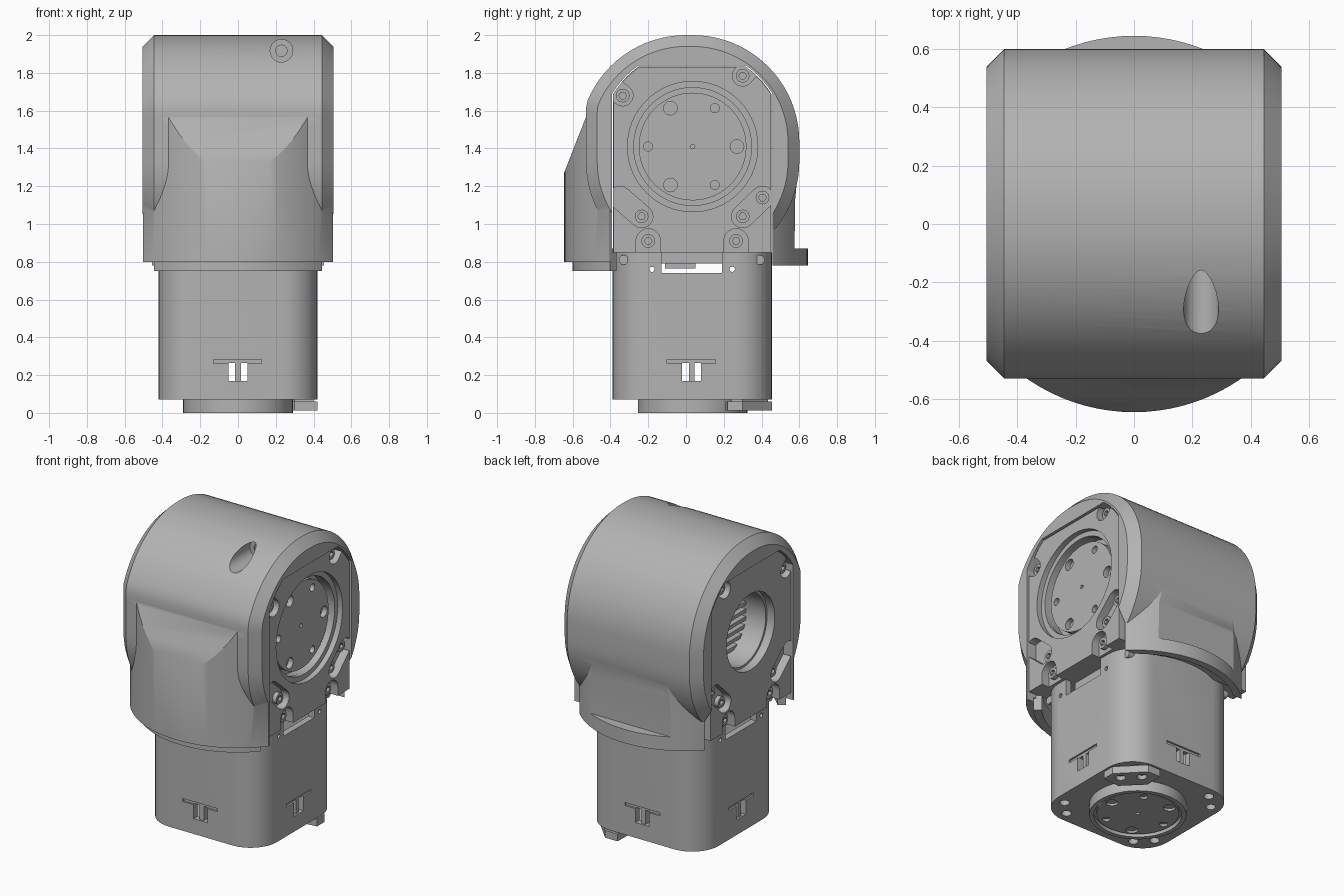
import bpy, bmesh, math

if "Cube" in bpy.data.objects:
    bpy.data.objects.remove(bpy.data.objects["Cube"])

grey = bpy.data.materials.new("machined grey")
grey.use_nodes = True
COLOR = (0.45, 0.45, 0.45, 1)
grey.diffuse_color = COLOR
grey.node_tree.nodes["Principled BSDF"].inputs["Base Color"].default_value = COLOR

CY, CZ = 0.035, 1.41          # axis of the tilt joint
PLACE = {"X": lambda u, v, w: (w, u, v), "Y": lambda u, v, w: (u, w, v), "Z": lambda u, v, w: (u, v, w)}


def loft(name, axis, rings):
    """Solid through a list of (outline, height) rings along an axis."""
    bm = bmesh.new()
    rows = [[bm.verts.new(PLACE[axis](u, v, h)) for u, v in pts] for pts, h in rings]
    n = len(rows[0])
    for a, b in zip(rows, rows[1:]):
        for i in range(n):
            j = (i + 1) % n
            bm.faces.new((a[i], a[j], b[j], b[i]))
    bm.faces.new(rows[0])
    bm.faces.new(rows[-1])
    bmesh.ops.recalc_face_normals(bm, faces=bm.faces)
    mesh = bpy.data.meshes.new(name)
    bm.to_mesh(mesh)
    bm.free()
    mesh.materials.append(grey)
    ob = bpy.data.objects.new(name, mesh)
    bpy.context.collection.objects.link(ob)
    return ob


def prism(name, axis, pts, lo, hi):
    return loft(name, axis, [(pts, lo), (pts, hi)])


def arc(u, v, r, start, end, n):
    return [(u + r * math.cos(math.radians(start + (end - start) * i / n)),
             v + r * math.sin(math.radians(start + (end - start) * i / n))) for i in range(n + 1)]


def cyl(name, axis, u, v, r, lo, hi, n=24):
    return prism(name, axis, arc(u, v, r, 0, 360, n)[:-1], lo, hi)


def rect(name, axis, u0, u1, v0, v1, lo, hi):
    return prism(name, axis, [(u0, v0), (u1, v0), (u1, v1), (u0, v1)], lo, hi)


def rounded(u, v, half, r):
    k = half - r
    return [p for i, (a, b) in enumerate([(k, k), (-k, k), (-k, -k), (k, -k)])
            for p in arc(u + a, v + b, r, 90 * i, 90 * i + 90, 8)]


def capsule(name, axis, p, q, r, lo, hi):
    d = math.degrees(math.atan2(q[1] - p[1], q[0] - p[0]))
    return prism(name, axis, arc(*p, r, d + 90, d + 270, 10) + arc(*q, r, d - 90, d + 90, 10), lo, hi)


def combine(ob, op, others):
    for o in others:
        m = ob.modifiers.new("bool", "BOOLEAN")
        m.operation, m.object, m.solver = op, o, "EXACT"
    bpy.context.view_layer.update()
    graph = bpy.context.evaluated_depsgraph_get()
    new = bpy.data.meshes.new_from_object(ob.evaluated_get(graph))
    ob.modifiers.clear()
    ob.data = new
    for o in others:
        bpy.data.objects.remove(o)
    return ob


def cut(ob, *others):
    return combine(ob, "DIFFERENCE", others)


# Outer shell: chamfered hub on its side, joined to a round skirt
def stadium(r):
    """Hub outline: the front quarter bulges a little and is trimmed flat."""
    front = [(max(u, CY - r), v) for u, v in arc(CY - 0.035, 1.435, r, 90, 180, 20)]
    return arc(CY, 1.435, r, 0, 90, 20) + front + arc(CY, 1.33, r, 180, 360, 40)


def window(gap, bottom):
    """Side outline of the drive: square below, corners rounded to follow the hub."""
    a, b, r = 0.425 - gap, 0.405 - gap, 0.495 - gap
    low, high = math.degrees(math.acos(a / r)), math.degrees(math.asin(b / r))
    y = 0.033
    return ([(y - a, bottom), (y + a, bottom)] + arc(y, 1.435, r, low, high, 5)
            + arc(y, 1.435, r, 180 - high, 180 - low, 5))


shell = loft("outer_shell", "X", [(stadium(0.505), -0.505), (stadium(0.565), -0.445),
                                  (stadium(0.565), 0.445), (stadium(0.505), 0.505)])
skirt = cyl("skirt", "Z", 0, 0, 0.645, 0.78, 1.7, 96)
side = [(-0.7, 0.8), (-0.7, 1.13), (-0.595, 1.4), (-0.528, 1.57), (-0.45, 1.67), (0, 1.67), (0.5, 1.5),
        (0.597, 1.33), (0.577, 1.12), (0.575, 0.87), (0.7, 0.87), (0.7, 0.7), (0, 0.7), (0, 0.8)]
combine(skirt, "INTERSECT", [prism("side_limit", "X", side, -0.504, 0.504)])
combine(shell, "UNION", [skirt])
cut(shell,
    prism("opening", "X", window(0, 0.5), -0.7, 0.7),
    cyl("cavity", "Z", 0, -0.04, 0.55, 0.5, 1.15, 64),
    cyl("lower_cavity", "Z", 0, 0, 0.6, 0.5, 0.83, 64),
    cyl("counterbore", "Y", 0.23, 1.917, 0.06, -0.7, -0.12, 32),
    cyl("bore", "Y", 0.23, 1.917, 0.03, -0.2, 0.05, 24))

# Thin lip under the front of the skirt
prism("skirt_lip", "Z", arc(0, 0, 0.6, 222, 318, 32) + arc(0, 0, 0.55, 318, 222, 32), 0.75, 0.87)

# Upper drive unit
upper = prism("upper_drive_body", "X", window(0.006, 0.85), -0.44, 0.44)
cut(upper, cyl("output_recess", "X", CY, CZ, 0.315, 0.38, 0.6, 64),
    cyl("hollow", "X", CY, CZ, 0.235, -0.6, -0.2, 64))
for i in range(9):
    z = CZ - 0.2 + i * 0.05
    rect("cooling_fin", "X", CY - 0.23, CY + 0.23, z - 0.012, z + 0.012, -0.3, -0.19)


def bolt_circle(axis, u, v, radius, lo, hi):
    cutters = [cyl("centre_hole", axis, u, v, 0.012, lo, hi, 12)]
    for i in range(6):
        a = math.radians(60 * i)
        cutters.append(cyl("bolt_hole", axis, u + radius * math.cos(a), v + radius * math.sin(a),
                           0.036 if i % 2 == 0 else 0.024, lo, hi, 20))
    return cutters


disc = cyl("upper_output_disc", "X", CY, CZ, 0.285, 0.37, 0.435, 64)
cut(disc, *bolt_circle("X", CY, CZ, 0.235, 0.4, 0.5))

# Side cover plates with screw pockets, one on each end of the hub
POCKETS = [((-0.335, 1.68), (-0.42, 1.75), 0.055), ((0.30, 1.785), (0.38, 1.87), 0.055),
           ((-0.235, 1.04), (-0.35, 1.14), 0.06), ((0.30, 1.04), (0.405, 1.14), 0.06),
           ((-0.2, 0.91), (-0.2, 0.82), 0.065), ((0.265, 0.91), (0.265, 0.82), 0.065)]
for s in (-1, 1):
    lo, hi = sorted((s * 0.43, s * 0.495))
    plate = prism("side_cover", "X", window(0.008, 0.85), lo, hi)
    cutters = [capsule("pocket", "X", p, q, r, -0.6, 0.6) for p, q, r in POCKETS]
    cutters.append(cyl("port", "X", CY, CZ, 0.345 if s > 0 else 0.25, -0.6, 0.6, 64))
    cut(plate, *cutters)
    for p, q, r in POCKETS + [((0.405, 1.14), 0, 0)]:
        lo, hi = sorted((s * 0.43, s * 0.468))
        screw = cyl("cover_screw", "X", *p, 0.036, lo, hi, 20)
        lo, hi = sorted((s * 0.45, s * 0.5))
        cut(screw, cyl("socket", "X", *p, 0.02, lo, hi, 6))
ring = cyl("output_ring", "X", CY, CZ, 0.347, 0.43, 0.46, 64)
cut(ring, cyl("ring_hole", "X", CY, CZ, 0.312, 0.3, 0.6, 64))

# Lower drive unit: hollow case with vents on four sides
case = prism("lower_case", "Z", rounded(0, 0.033, 0.422, 0.19), 0.07, 0.85)
cutters = [prism("inside", "Z", rounded(0, 0.033, 0.38, 0.15), 0.12, 0.95),
           rect("cable_slot", "X", -0.13, 0.19, 0.74, 0.9, -0.6, 0.6),
           rect("side_vent", "X", -0.02, 0.08, 0.17, 0.265, -0.6, 0.6),
           rect("front_vent", "Y", -0.05, 0.05, 0.17, 0.265, -0.6, 0.6)]
for s in (-1, 1):
    cutters.append(rect("side_groove", "X", -0.1, 0.155, 0.262, 0.282, s * 0.41, s * 0.6))
    cutters.append(rect("front_groove", "Y", -0.13, 0.125, 0.262, 0.282, 0.033 + s * 0.41, 0.033 + s * 0.6))
    for y in (-0.18, 0.245):
        cutters.append(cyl("pin_hole", "X", y, 0.76, 0.014, s * 0.36, s * 0.6, 12))
    for t in (-1, 1):
        for a, b in ((0.35, 0.26), (0.26, 0.35)):
            cutters.append(cyl("foot_hole", "Z", s * a, 0.033 + t * b, 0.03, 0, 0.11, 16))
cut(case, *cutters)
for s in (-1, 1):
    rect("side_vent_bar", "X", 0.015, 0.045, 0.16, 0.27, *sorted((s * 0.37, s * 0.41)))
    rect("front_vent_bar", "Y", -0.015, 0.015, 0.16, 0.27, *sorted((0.033 + s * 0.37, 0.033 + s * 0.41)))
    for y in (-0.33, 0.39):
        cyl("case_screw", "X", y, 0.81, 0.026, *sorted((s * 0.34, s * 0.385)), 16)
rect("cable_guide", "X", -0.13, 0.19, 0.79, 0.855, -0.35, 0.35)
rect("cable_plug", "X", -0.11, 0.05, 0.765, 0.85, -0.25, 0.25)

# Output flange and locating tab under the case
flange = cyl("lower_output_flange", "Z", 0, CY, 0.29, 0, 0.1, 64)
cut(flange, cyl("flange_recess", "Z", 0, CY, 0.262, -0.1, 0.025, 64))
lower_disc = cyl("lower_output_disc", "Z", 0, CY, 0.245, 0.01, 0.06, 64)
cut(lower_disc, *bolt_circle("Z", 0, CY, 0.2, -0.05, 0.035))
tab = prism("locating_tab", "Z", [(0.42, 0.22), (0.42, 0.30), (0.27, 0.455), (0.18, 0.455),
                                  (0.175, 0.335), (0.30, 0.21)], 0.012, 0.06)
cut(tab, *[cyl("tab_hole", "Z", x, y, 0.03, -0.1, 0.04, 16) for x, y in ((0.35, 0.293), (0.26, 0.383))])
prism("tab_neck", "Z", [(0.40, 0.24), (0.40, 0.30), (0.27, 0.435), (0.2, 0.435),
                        (0.2, 0.34), (0.30, 0.24)], 0.055, 0.075)

# Smooth the curved walls and keep the edges crisp
bpy.ops.object.select_all(action="DESELECT")
for ob in bpy.context.scene.objects:
    if ob.type == "MESH":
        ob.select_set(True)
        bpy.context.view_layer.objects.active = ob
bpy.ops.object.shade_smooth_by_angle(angle=math.radians(25))
